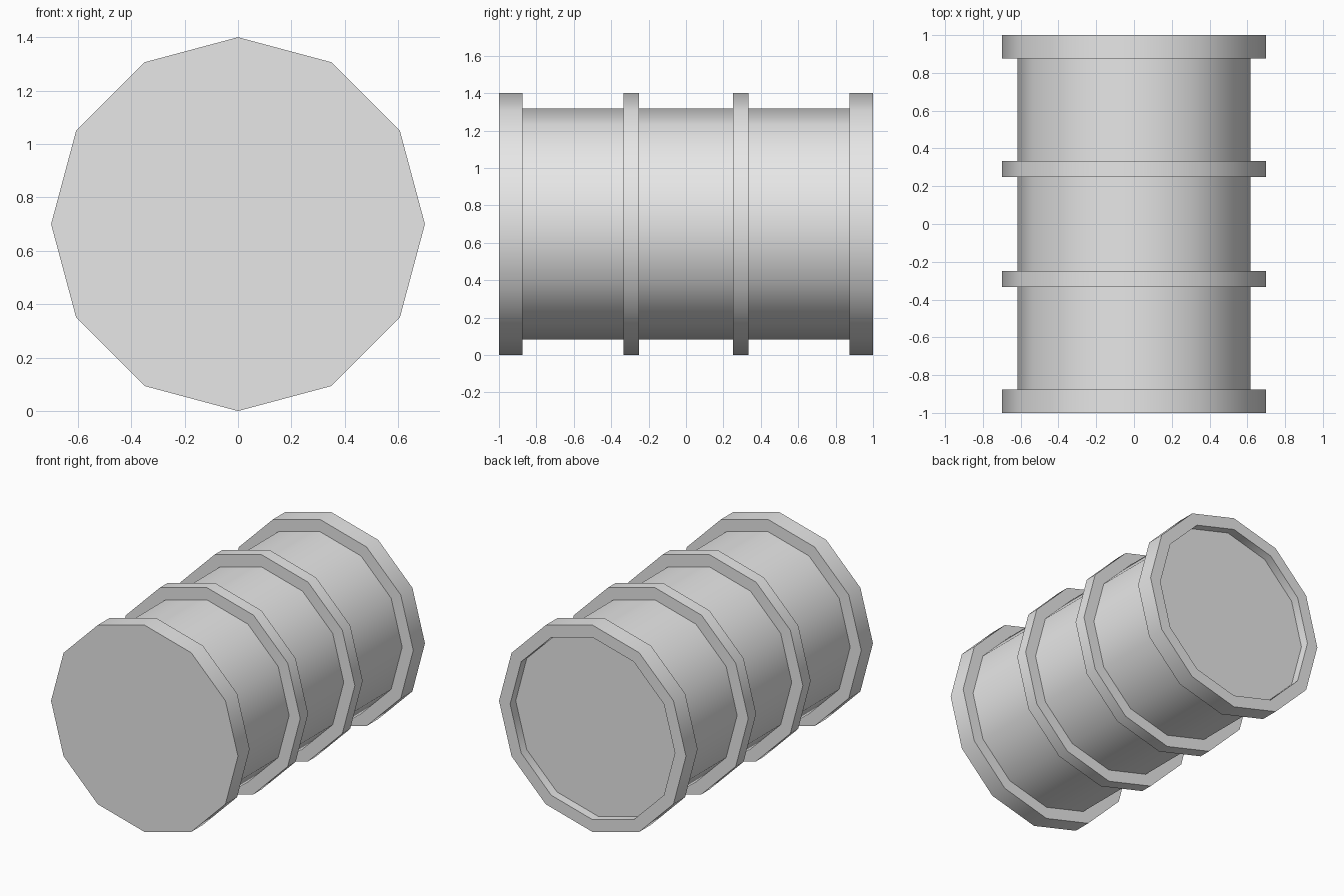
import bpy
import bmesh
import math

default_cube = bpy.data.objects.get("Cube")
if default_cube:
    bpy.data.objects.remove(default_cube, do_unlink=True)

SIDES = 12
OUTER = 0.7         # radius of the hoops and rims
INNER = 0.617       # radius of the barrel wall
RIM_START = 0.875
FLOOR = 0.94        # depth position of the recessed back lid

grey = bpy.data.materials.new("light_grey")
grey.use_nodes = True
colour = (0.8, 0.8, 0.8, 1)
grey.diffuse_color = colour
grey.node_tree.nodes["Principled BSDF"].inputs["Base Color"].default_value = colour


def lathe(name, profile, cap_front=False, cap_back=False):
    """Revolve (radius, y) points, listed front to back, around the long axis."""
    bm = bmesh.new()
    rings = []
    for radius, y in profile:
        ring = []
        for i in range(SIDES):
            a = math.tau * i / SIDES
            ring.append(bm.verts.new((radius * math.sin(a), y, OUTER + radius * math.cos(a))))
        rings.append(ring)
    for first, second in zip(rings, rings[1:]):
        for i in range(SIDES):
            j = (i + 1) % SIDES
            bm.faces.new((first[i], first[j], second[j], second[i]))
    if cap_front:
        bm.faces.new(reversed(rings[0]))
    if cap_back:
        bm.faces.new(rings[-1])
    mesh = bpy.data.meshes.new(name)
    bm.to_mesh(mesh)
    bm.free()
    mesh.materials.append(grey)
    obj = bpy.data.objects.new(name, mesh)
    bpy.context.collection.objects.link(obj)
    bpy.ops.object.select_all(action="DESELECT")
    obj.select_set(True)
    bpy.context.view_layer.objects.active = obj
    bpy.ops.object.shade_smooth_by_angle(angle=math.radians(40))
    return obj


# Barrel wall
lathe("barrel_wall", [(INNER, -RIM_START), (INNER, RIM_START)])

# Closed front end
lathe("front_end", [(OUTER, -1), (OUTER, -RIM_START), (INNER, -RIM_START)], cap_front=True)

# Back rim with recessed lid
lathe("back_end", [(INNER, RIM_START), (OUTER, RIM_START), (OUTER, 1),
                   (INNER, 1), (INNER, FLOOR)], cap_back=True)

# Two raised hoops
for name, y in (("front_hoop", -0.292), ("back_hoop", 0.292)):
    y0, y1 = y - 0.042, y + 0.042
    lathe(name, [(INNER, y0), (OUTER, y0), (OUTER, y1), (INNER, y1)])
